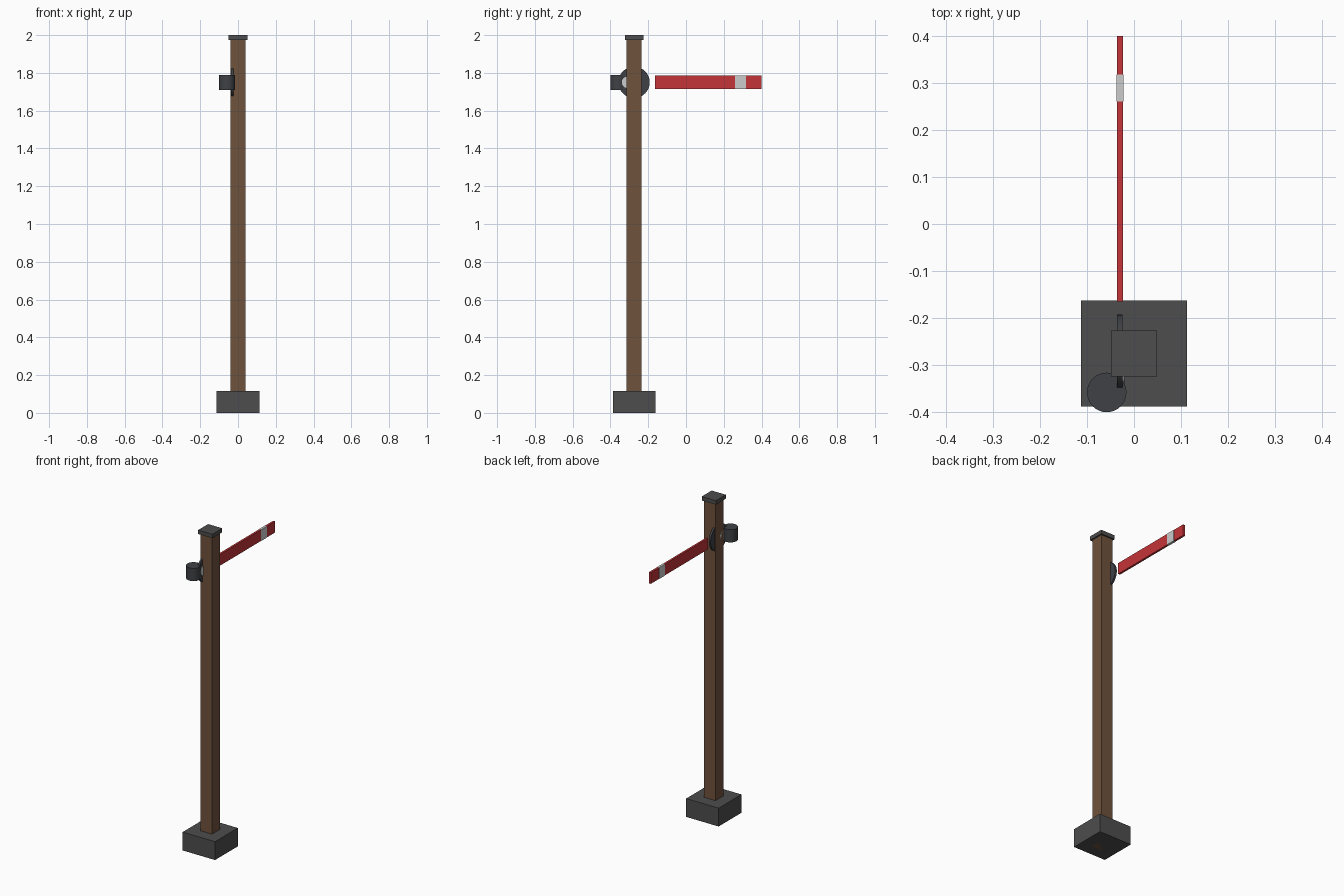
import bpy, math

if "Cube" in bpy.data.objects:
    bpy.data.objects.remove(bpy.data.objects["Cube"])

PY = -0.275   # post centre in y
AX = -0.03    # signal arm plane in x
AZ = 1.75     # arm and lamp height


def material(name, rgb):
    m = bpy.data.materials.new(name)
    m.diffuse_color = (*rgb, 1)
    m.use_nodes = True
    m.node_tree.nodes["Principled BSDF"].inputs["Base Color"].default_value = m.diffuse_color
    return m


wood = material("wood", (0.16, 0.085, 0.045))
iron = material("iron", (0.075, 0.075, 0.075))
dark = material("dark_iron", (0.05, 0.053, 0.06))
red = material("red_paint", (0.55, 0.035, 0.04))
pale = material("pale_paint", (0.55, 0.55, 0.53))


def box(name, lo, hi, mat):
    bpy.ops.mesh.primitive_cube_add(size=1, location=[(a + b) / 2 for a, b in zip(lo, hi)])
    o = bpy.context.object
    o.name = name
    o.scale = [b - a for a, b in zip(lo, hi)]
    bpy.ops.object.transform_apply(location=False, rotation=False, scale=True)
    o.data.materials.append(mat)
    return o


def cylinder(name, centre, radius, depth, mat, along_x=False, sides=32):
    rot = (0, math.pi / 2, 0) if along_x else (0, 0, 0)
    bpy.ops.mesh.primitive_cylinder_add(vertices=sides, radius=radius, depth=depth,
                                        location=centre, rotation=rot)
    o = bpy.context.object
    o.name = name
    o.data.materials.append(mat)
    bpy.ops.object.shade_smooth_by_angle(angle=math.radians(30))
    return o


def column(name, half, z0, z1, mat):
    return box(name, (-half, PY - half, z0), (half, PY + half, z1), mat)


# Post with footing and cap
column("footing", 0.1125, 0, 0.115, iron)
column("post", 0.04, 0, 1.98, wood)
column("post_cap", 0.049, 1.975, 2.0, iron)

# Signal arm with its pale band
box("signal_arm", (AX - 0.0065, -0.165, AZ - 0.035), (AX + 0.0065, 0.4, AZ + 0.035), red)
box("arm_band", (AX - 0.0075, 0.26, AZ - 0.0355), (AX + 0.0075, 0.318, AZ + 0.0355), pale)

# Pivot disc with lens, and the lamp beside it
cylinder("pivot_disc", (AX, PY, AZ), 0.083, 0.012, dark, along_x=True)
cylinder("lens", (AX, PY - 0.035, AZ), 0.03, 0.02, pale, along_x=True, sides=24)
cylinder("lamp", (-0.058, -0.358, AZ), 0.042, 0.08, dark)
